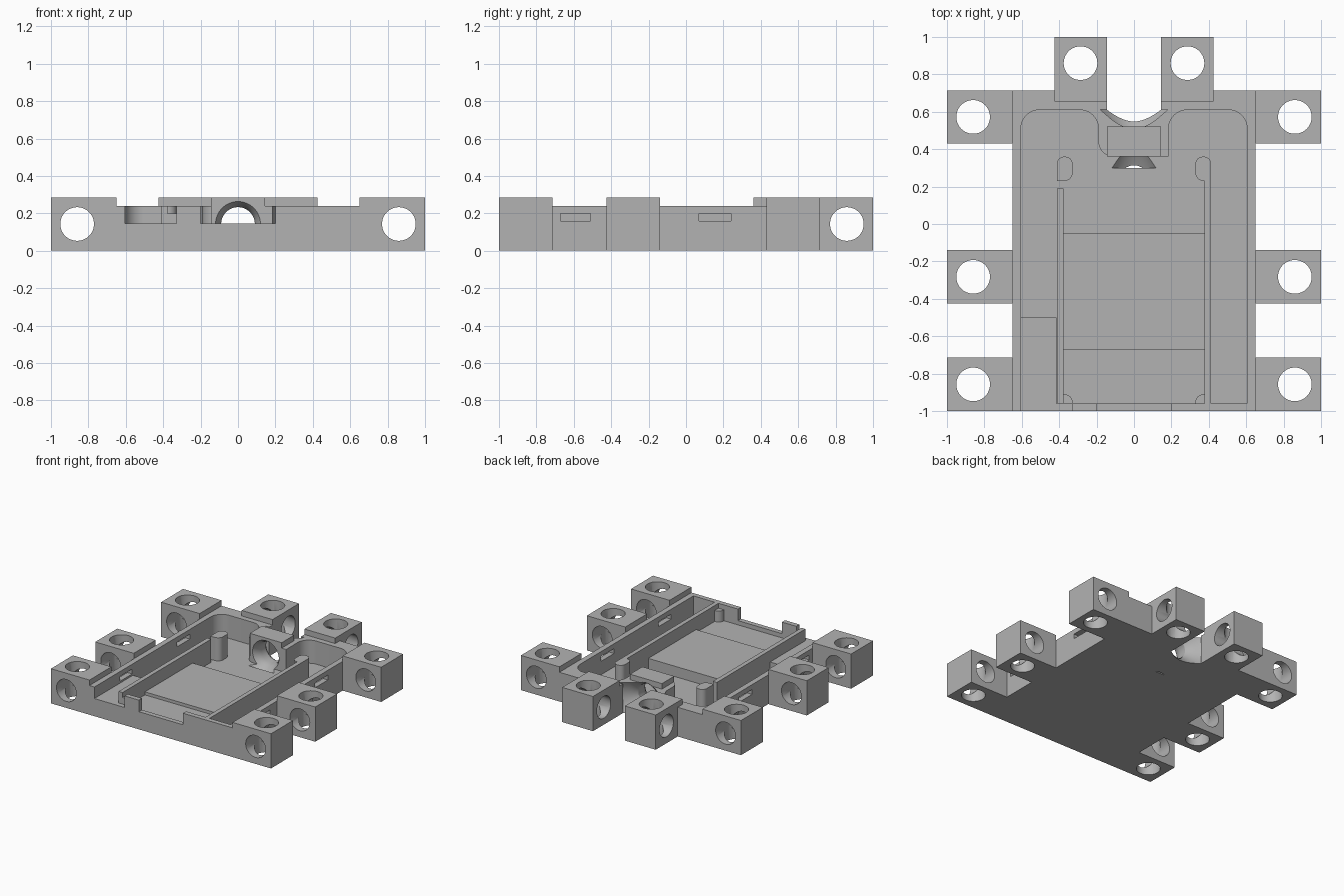
import bpy, bmesh, math
from mathutils import Vector, Matrix

cube = bpy.data.objects.get("Cube")
if cube:
    bpy.data.objects.remove(cube, do_unlink=True)

grey = bpy.data.materials.new("plain grey")
grey.use_nodes = True
GREY = (0.45, 0.45, 0.45, 1)
grey.diffuse_color = GREY
grey.node_tree.nodes["Principled BSDF"].inputs["Base Color"].default_value = GREY


def finish(name, bm):
    bmesh.ops.recalc_face_normals(bm, faces=bm.faces)
    mesh = bpy.data.meshes.new(name)
    bm.to_mesh(mesh)
    bm.free()
    mesh.materials.append(grey)
    obj = bpy.data.objects.new(name, mesh)
    bpy.context.scene.collection.objects.link(obj)
    return obj


def prism(name, corners, z0, z1):
    """Extruded outline; each corner is (x, y, fillet radius)."""
    bm = bmesh.new()
    pts = []
    for i, (x, y, r) in enumerate(corners):
        p = Vector((x, y))
        if r == 0:
            pts.append(p)
            continue
        a = (Vector(corners[i - 1][:2]) - p).normalized()
        b = (Vector(corners[(i + 1) % len(corners)][:2]) - p).normalized()
        for k in range(13):
            t = math.pi / 2 * k / 12
            pts.append(p + a * r * (1 - math.sin(t)) + b * r * (1 - math.cos(t)))
    face = bm.faces.new([bm.verts.new((p.x, p.y, z0)) for p in pts])
    top = bmesh.ops.extrude_face_region(bm, geom=[face])["geom"]
    bmesh.ops.translate(bm, vec=(0, 0, z1 - z0),
                        verts=[v for v in top if isinstance(v, bmesh.types.BMVert)])
    return finish(name, bm)


def box(name, x0, x1, y0, y1, z0, z1):
    return prism(name, [(x0, y0, 0), (x1, y0, 0), (x1, y1, 0), (x0, y1, 0)], z0, z1)


def rod(centre, axis, radius=0.09, length=0.8):
    bm = bmesh.new()
    turn = {"X": Matrix.Rotation(math.pi / 2, 4, "Y"),
            "Y": Matrix.Rotation(math.pi / 2, 4, "X"), "Z": Matrix()}[axis]
    bmesh.ops.create_cone(bm, cap_ends=True, segments=48, radius1=radius, radius2=radius,
                          depth=length, matrix=Matrix.Translation(centre) @ turn)
    return finish("hole_cutter", bm)


def lathe_y(profile, z):
    """Closed solid of revolution around the y direction."""
    bm = bmesh.new()
    n = 48
    rings = [[bm.verts.new((r * math.cos(k * math.tau / n), y, z + r * math.sin(k * math.tau / n)))
              for k in range(n)] for y, r in profile]
    for a, b in zip(rings, rings[1:]):
        for k in range(n):
            bm.faces.new((a[k], a[(k + 1) % n], b[(k + 1) % n], b[k]))
    bm.faces.new(rings[0])
    bm.faces.new(rings[-1])
    return finish("bore_cutter", bm)


def boolean(obj, others, mode="DIFFERENCE"):
    for other in others:
        other.hide_render = True
        mod = obj.modifiers.new("cut", "BOOLEAN")
        mod.operation, mod.solver, mod.object = mode, "EXACT", other
        bpy.context.view_layer.update()
        graph = bpy.context.evaluated_depsgraph_get()
        mesh = bpy.data.meshes.new_from_object(obj.evaluated_get(graph))
        obj.modifiers.clear()
        obj.data = mesh
        bpy.data.objects.remove(other, do_unlink=True)


TOP, LUG, SILL, FLOOR, MID = 0.24, 0.285, 0.145, 0.05, 0.143

# Tray body with its two-lobed pocket
body = box("tray_body", -0.65, 0.65, -1, 0.715, 0, TOP)
pocket = prism("pocket_cutter", [
    (-0.605, -0.96, 0), (0.605, -0.96, 0), (0.605, 0.61, 0.1), (0.185, 0.61, 0.1),
    (0.185, 0.36, 0), (-0.19, 0.36, 0.08), (-0.19, 0.61, 0.1), (-0.605, 0.61, 0.1)], FLOOR, 0.5)
boolean(body, [pocket])

# Raised bridge over the cable outlet
boolean(body, [box("bridge", -0.145, 0.145, 0.36, 0.52, 0.1, LUG)], "UNION")

# Front notches, rear gap, flared bore and side slits
cuts = [box("notch_cutter", -0.2, 0.2, -1.1, -0.95, SILL, 0.5),
        box("notch_cutter", -0.605, -0.33, -1.1, -0.95, SILL, 0.5),
        box("gap_cutter", -0.145, 0.145, 0.61, 0.8, -0.1, 0.5),
        lathe_y([(0.3, 0.15), (0.36, 0.12), (0.39, 0.1), (0.43, 0.09), (0.49, 0.09),
                 (0.515, 0.105), (0.55, 0.145), (0.612, 0.205)], MID)]
for s in (-1, 1):
    for y0, y1 in ((-0.67, -0.51), (0.07, 0.24)):
        xs = sorted((s * 0.59, s * 0.7))
        cuts.append(box("slit_cutter", xs[0], xs[1], y0, y1, 0.16, 0.2))
boolean(body, cuts)

# Inner floor steps
box("centre_plate", -0.378, 0.378, -0.67, -0.05, FLOOR, 0.135)
box("front_floor", -0.378, 0.378, -0.96, -0.67, FLOOR, 0.11)
box("left_ledge", -0.605, -0.414, -0.96, -0.5, FLOOR, SILL)

for s, side in ((-1, "right"), (1, "left")):
    def xr(a, b):
        return sorted((s * a, s * b))

    # Thin dividing wall, its rounded end post and the corner post
    box(side + "_divider", *xr(0.377, 0.413), -0.96, 0.19 if s < 0 else 0.27, FLOOR, TOP)
    prism(side + "_end_post", [(s * 0.413, 0.23, 0), (s * 0.413, 0.36, 0.04),
                               (s * 0.328, 0.36, 0.04), (s * 0.328, 0.23, 0.045)], FLOOR, TOP)
    prism(side + "_corner_post", [(s * 0.378, -0.96, 0), (s * 0.378, -0.91, 0),
                                  (s * 0.328, -0.91, 0.045), (s * 0.328, -0.96, 0)], FLOOR, 0.2)

    # Side lugs, drilled vertically and lengthwise
    for y0, y1, place in ((-1, -0.715, "front"), (-0.425, -0.14, "middle"), (0.43, 0.715, "rear")):
        lug = box(f"{side}_{place}_lug", *xr(0.65, 1), y0, y1, 0, LUG)
        centre = (s * 0.86, (y0 + y1) / 2, MID)
        boolean(lug, [rod(centre, "Z"), rod(centre, "Y")])

    # Back lugs, drilled vertically and crosswise
    lug = box(side + "_back_lug", *xr(0.145, 0.425), 0.655, 1, 0, LUG)
    centre = (s * 0.286, 0.86, MID)
    boolean(lug, [rod(centre, "Z"), rod(centre, "X")])

# Smooth curved faces, keep hard edges
bpy.ops.object.select_all(action="DESELECT")
for obj in bpy.context.scene.objects:
    if obj.type == "MESH":
        obj.select_set(True)
        bpy.context.view_layer.objects.active = obj
bpy.ops.object.shade_smooth_by_angle(angle=math.radians(30))
